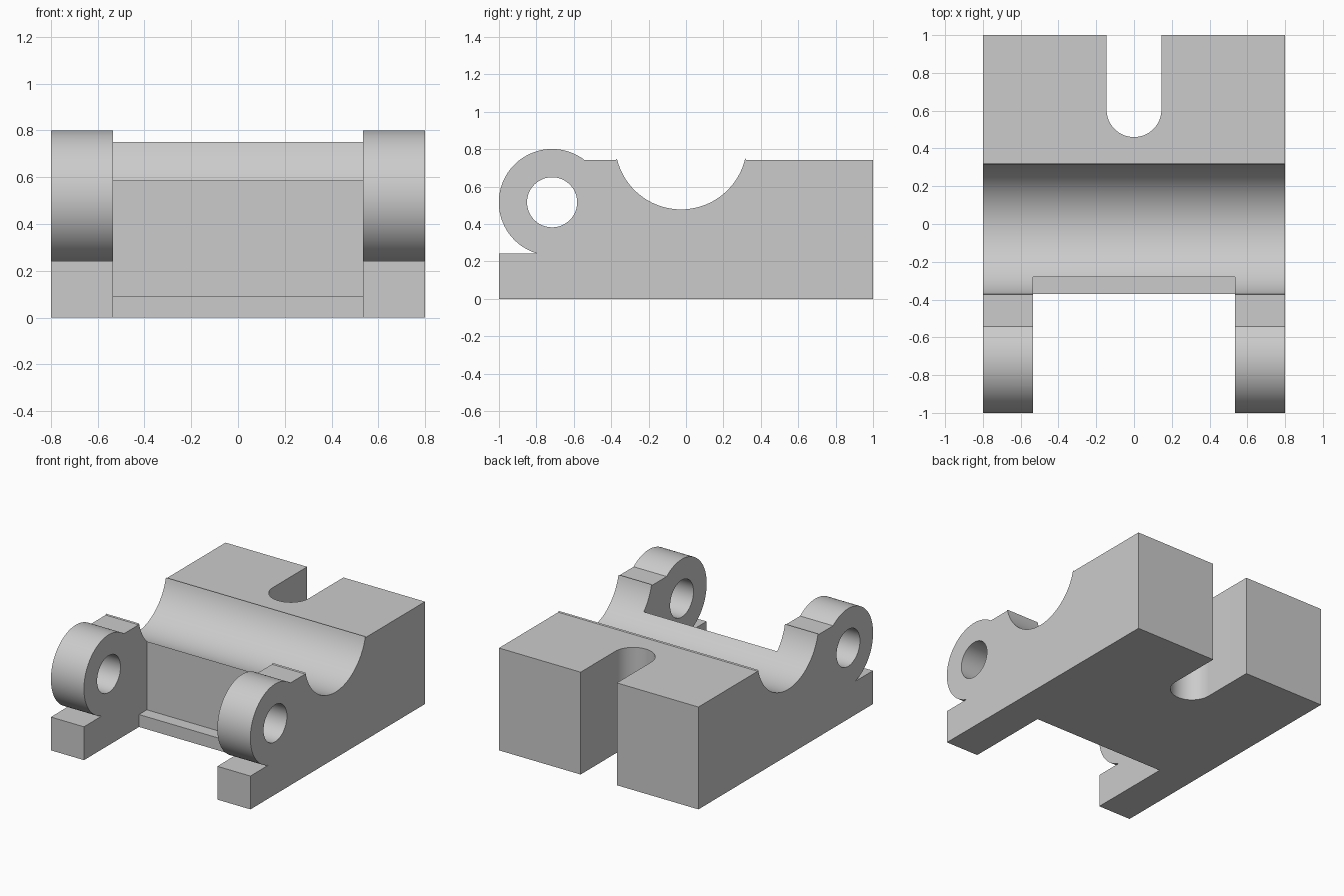
import bpy, bmesh
from math import pi, cos, sin, atan2, hypot
from mathutils import Vector

if "Cube" in bpy.data.objects:
    bpy.data.objects.remove(bpy.data.objects["Cube"], do_unlink=True)

grey = bpy.data.materials.new("plain grey")
grey.use_nodes = True
colour = (0.6, 0.6, 0.6, 1)
grey.diffuse_color = colour
grey.node_tree.nodes["Principled BSDF"].inputs["Base Color"].default_value = colour


def arc(centre, radius, start, end, steps):
    """Points along a circular arc, angles in radians."""
    angles = [start + (end - start) * i / steps for i in range(steps + 1)]
    return [(centre[0] + radius * cos(a), centre[1] + radius * sin(a)) for a in angles]


def prism(name, points, place, depth):
    """Extrude a 2D outline; place maps (u, v) to 3D and depth is the sweep."""
    bm = bmesh.new()
    face = bm.faces.new([bm.verts.new(place(u, v)) for u, v in points])
    swept = bmesh.ops.extrude_face_region(bm, geom=[face])
    moved = [g for g in swept["geom"] if isinstance(g, bmesh.types.BMVert)]
    bmesh.ops.translate(bm, verts=moved, vec=Vector(depth))
    bmesh.ops.recalc_face_normals(bm, faces=bm.faces)
    mesh = bpy.data.meshes.new(name)
    bm.to_mesh(mesh)
    bm.free()
    obj = bpy.data.objects.new(name, mesh)
    bpy.context.collection.objects.link(obj)
    mesh.materials.append(grey)
    return obj


def side_prism(name, points, half_width):
    return prism(name, points, lambda u, v: (-half_width, u, v), (2 * half_width, 0, 0))


def cut(body, cutter):
    """Subtract the cutter from the body and remove it."""
    cutter.hide_render = True
    mod = body.modifiers.new(cutter.name, "BOOLEAN")
    mod.operation = "DIFFERENCE"
    mod.solver = "EXACT"
    mod.object = cutter
    bpy.context.view_layer.objects.active = body
    bpy.ops.object.modifier_apply(modifier=mod.name)
    bpy.data.objects.remove(cutter, do_unlink=True)


# Main dimensions
half_width, arm_inside = 0.8, 0.535
top, lip, toe = 0.742, 0.75, 0.2415
eye, eye_radius, bore_radius = (-0.716, 0.516), 0.285, 0.134
saddle, saddle_radius = (-0.0265, 0.83), 0.352

# Side outline: toe, eye, top with saddle, back
eye_low = atan2(toe - eye[1], -0.081) + 2 * pi
eye_high = atan2(top - eye[1], (eye_radius**2 - (top - eye[1])**2) ** 0.5)
dip = (lip - saddle[1]) / saddle_radius
half_chord = saddle_radius * (1 - dip * dip) ** 0.5
dip_angle = atan2(lip - saddle[1], half_chord)
outline = [(1, 0), (-1, 0), (-1, toe)]
outline += arc(eye, eye_radius, eye_low, eye_high, 56)
outline += [(saddle[0] - half_chord - 0.005, top)]
outline += arc(saddle, saddle_radius, -pi - dip_angle, dip_angle, 48)
outline += [(saddle[0] + half_chord + 0.005, top), (1, top)]
body = side_prism("hinge_block", outline, half_width)

# Bore through both eyes
cut(body, side_prism("bore_cutter", arc(eye, bore_radius, 0, 2 * pi, 48)[:-1], 1))

# Gap between the arms, leaving a low ledge
gap = [(-1.2, -0.2), (-0.37, -0.2), (-0.37, 0.09), (-0.28, 0.09), (-0.28, 1), (-1.2, 1)]
cut(body, side_prism("gap_cutter", gap, arm_inside))

# Round-ended slot in the back
slot = arc((0, 0.605), 0.145, -pi, 0, 32) + [(0.145, 1.2), (-0.145, 1.2)]
cut(body, prism("slot_cutter", slot, lambda u, v: (u, v, -0.2), (0, 0, 1.4)))

# Smooth curved walls, keep the machined edges crisp
bpy.ops.object.select_all(action="DESELECT")
body.select_set(True)
bpy.context.view_layer.objects.active = body
bpy.ops.object.shade_smooth_by_angle(angle=pi / 8)
